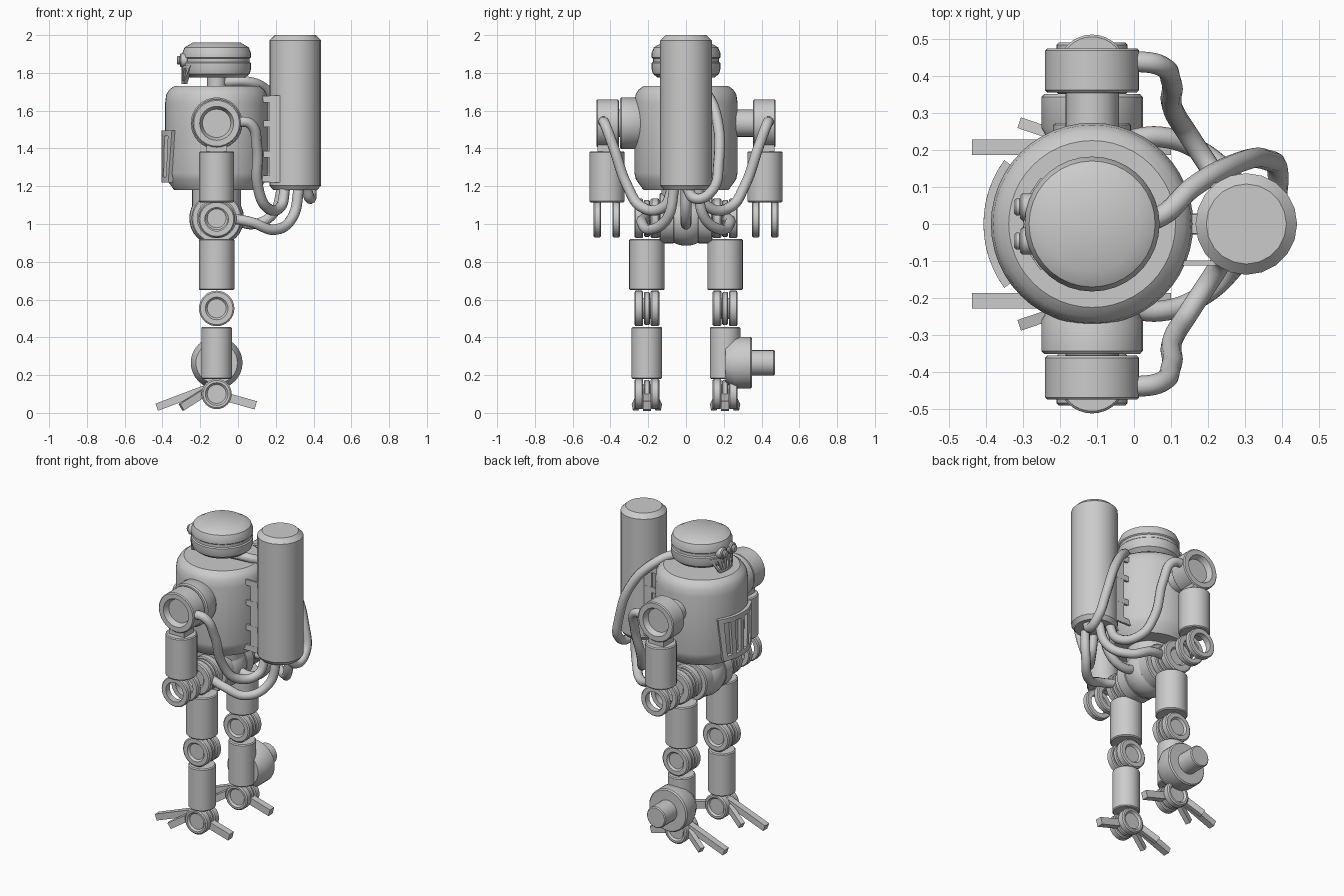
import bpy, bmesh, math
from mathutils import Vector, Matrix

if "Cube" in bpy.data.objects:
    bpy.data.objects.remove(bpy.data.objects["Cube"])

CX = -0.113  # x of the robot's central axis


def finish(name, bm):
    bmesh.ops.remove_doubles(bm, verts=bm.verts, dist=1e-5)
    bmesh.ops.recalc_face_normals(bm, faces=bm.faces)
    me = bpy.data.meshes.new(name)
    bm.to_mesh(me)
    bm.free()
    ob = bpy.data.objects.new(name, me)
    bpy.context.collection.objects.link(ob)
    bpy.ops.object.select_all(action='DESELECT')
    ob.select_set(True)
    bpy.context.view_layer.objects.active = ob
    bpy.ops.object.shade_smooth_by_angle(angle=math.radians(32))
    return ob


def lathe(name, prof, loc, axis=(0, 0, 1), n=32, closed=False):
    """Revolve (radius, height) points about an axis through loc."""
    bm = bmesh.new()
    rot = Vector((0, 0, 1)).rotation_difference(Vector(axis)).to_matrix()
    rings = []
    for r, h in prof:
        rings.append([bm.verts.new(Vector(loc) + rot @ Vector((
            r * math.cos(2 * math.pi * i / n), r * math.sin(2 * math.pi * i / n), h)))
            for i in range(n if r > 0 else 1)])
    pairs = list(zip(rings, rings[1:]))
    if closed:
        pairs.append((rings[-1], rings[0]))
    for a, b in pairs:
        for i in range(n):
            j = (i + 1) % n
            vs = [a[i % len(a)], a[j % len(a)], b[j % len(b)], b[i % len(b)]]
            bm.faces.new(list(dict.fromkeys(vs)))
    return finish(name, bm)


def cyl(name, r, h0, h1, loc, axis=(0, 0, 1), c=0.006, n=32):
    return lathe(name, [(0, h0), (r - c, h0), (r, h0 + c), (r, h1 - c), (r - c, h1), (0, h1)],
                 loc, axis, n)


def ring(name, r, ri, h0, h1, loc, axis):
    c = 0.006
    return lathe(name, [(ri, h0), (r - c, h0), (r, h0 + c), (r, h1 - c), (r - c, h1), (ri, h1)],
                 loc, axis, closed=True)


def box(name, size, loc, rot=Matrix()):
    bm = bmesh.new()
    bmesh.ops.create_cube(bm, size=1, matrix=Matrix.Translation(loc) @ rot @ Matrix.Diagonal((*size, 1)))
    return finish(name, bm)


def bar(name, a, b, w, t):
    """Box running from a to b."""
    a, b = Vector(a), Vector(b)
    d = (b - a).normalized()
    side = Vector((0, 0, 1)).cross(d).normalized()
    rot = Matrix((d, side, d.cross(side))).transposed().to_4x4()
    return box(name, ((b - a).length, w, t), (a + b) / 2, rot)


def grille(name, r0, r1, z0, z1, half0, half1, bars, rail):
    """Curved, tapering grille on the front (-x): two rails and upright bars."""
    bm = bmesh.new()

    def cell(u0, u1, za, zb, rin, rout, steps):
        def pt(u, z, r):
            half = half0 + (half1 - half0) * (z - z0) / (z1 - z0)
            a = math.pi + math.radians(half) * u
            return bm.verts.new((CX + r * math.cos(a), r * math.sin(a), z))
        secs = []
        for i in range(steps + 1):
            u = u0 + (u1 - u0) * i / steps
            secs.append([pt(u, za, rin), pt(u, za, rout), pt(u, zb, rout), pt(u, zb, rin)])
        for a, b in zip(secs, secs[1:]):
            for k in range(4):
                bm.faces.new((a[k], a[(k + 1) % 4], b[(k + 1) % 4], b[k]))
        bm.faces.new(secs[0])
        bm.faces.new(secs[-1])
    cell(-1, 1, z0, z0 + rail, r0, r1, 12)
    cell(-1, 1, z1 - rail, z1, r0, r1, 12)
    w = 1.0 / bars
    for i in range(bars):
        u = -1 + w / 2 + (2 - w) * i / (bars - 1)
        cell(u - w / 2, u + w / 2, z0 + rail, z1 - rail, r0, r1, 2)
    return finish(name, bm)


def hose(name, pts, r=0.028):
    cu = bpy.data.curves.new(name, 'CURVE')
    cu.dimensions = '3D'
    cu.bevel_depth, cu.bevel_resolution = r, 3
    cu.resolution_u, cu.use_fill_caps = 8, True
    sp = cu.splines.new('BEZIER')
    sp.bezier_points.add(len(pts) - 1)
    for bp, p in zip(sp.bezier_points, pts):
        bp.co = p
        bp.handle_left_type = bp.handle_right_type = 'AUTO'
    bpy.context.collection.objects.link(bpy.data.objects.new(name, cu))


def joint(name, r, loc, axis):
    """Hinge of two recessed outer discs and a middle disc."""
    for sgn in (-1, 1):
        ax = Vector(axis) * sgn
        lathe(name + "_disc", [(0, .02), (r - .006, .02), (r, .026), (r, .06), (r - .008, .066),
                               (.06, .066), (.05, .054), (0, .054)], loc, ax)
    cyl(name + "_core", r * .93, -.016, .016, loc, axis)
    cyl(name + "_pin", r * .6, -.04, .04, loc, axis)


# Torso, pelvis, neck and head
lathe("torso", [(0, 1.73), (.225, 1.73), (.25, 1.712), (.267, 1.685), (.273, 1.64), (.273, 1.27),
                (.265, 1.235), (.225, 1.18), (0, 1.18)], (CX, 0, 0), n=48)
lathe("pelvis", [(.145 * math.sin(math.pi * i / 16) if 0 < i < 16 else 0,
                  -.145 * math.cos(math.pi * i / 16)) for i in range(17)], (CX, 0, 1.03))
cyl("waist", .13, 1.08, 1.2, (CX, 0, 0))
cyl("neck", .05, 1.71, 1.8, (CX, 0, 0))
lathe("head", [(0, 1.775), (.15, 1.775), (.175, 1.795), (.182, 1.82), (.182, 1.852), (.175, 1.858),
               (.175, 1.876), (.182, 1.882), (.182, 1.905), (.17, 1.935), (.127, 1.96), (0, 1.96)],
      (CX, 0, 0), n=36)

# Face and chest grille
for s in (-1, 1):
    cyl("eye", .036, .15, .195, (CX, s * .046, 1.867), (-1, 0, 0), n=20)
    cyl("eye_lens", .023, .19, .211, (CX, s * .046, 1.867), (-1, 0, 0), n=20)
grille("mouth_grille", .165, .186, 1.742, 1.84, 20, 42, 6, .014)
grille("chest_grille", .265, .293, 1.22, 1.495, 29, 36, 5, .03)

# Back tank and its mount
lathe("back_tank", [(0, 1.18), (.118, 1.18), (.137, 1.205), (.137, 1.972), (.108, 2.0), (0, 2.0)],
      (.303, 0, 0), n=20)
for s in (-1, 1):
    box("mount_plate", (.06, .012, .46), (.198, s * .105, 1.45))
    for z in (1.66, 1.53, 1.37, 1.24):
        box("mount_tooth", (.11, .014, .035), (.165, s * .105, z))
box("mount_core", (.14, .05, .44), (.16, 0, 1.44))

for s in (-1, 1):
    side = "left" if s > 0 else "right"
    ax = (0, s, 0)
    # Shoulder with recessed outer face
    lathe(side + "_shoulder", [(0, .355), (.121, .355), (.127, .361), (.127, .468), (.121, .474),
                               (.09, .474), (.075, .44), (0, .44)], (CX, 0, 1.533), ax)
    cyl(side + "_shoulder_hub", .072, .22, .36, (CX, 0, 1.533), ax, n=20)
    # Arm and ring hand
    box(side + "_arm_link", (.11, .1, .06), (CX, s * .418, 1.395))
    cyl(side + "_arm", .093, 1.115, 1.385, (CX, s * .418, 0))
    for y in (.37, .469):
        ring(side + "_hand_ring", .096, .062, y - .02, y + .02, (CX, 0, 1.025), ax)
    # Hip, thigh, knee, shin, ankle
    cyl(side + "_hip_plate", .133, .06, .14, (CX, 0, 1.03), ax)
    joint(side + "_hip", .105, (CX, s * .207, 1.03), ax)
    cyl(side + "_thigh", .094, .65, .92, (CX, s * .207, 0))
    joint(side + "_knee", .094, (CX, s * .207, .553), ax)
    cyl(side + "_shin", .081, .18, .455, (CX, s * .207, 0))
    joint(side + "_ankle", .08, (CX, s * .207, .1), ax)
    # Toes
    y = s * .207
    bar(side + "_front_toe", (CX - .04, y, .135), (-.43, y, .03), .043, .04)
    bar(side + "_back_toe", (CX + .03, y, .09), (.094, y, .04), .043, .045)
    for k in (-1, 1):
        bar(side + "_splayed_toe", (CX - .03, y + k * .01, .13), (-.3, y + k * .063, .03), .03, .04)
    # Hoses to the tank
    hose(side + "_shoulder_hose", [(-.02, s * .44, 1.54), (.065, s * .43, 1.53), (.1, s * .385, 1.41),
                                   (.105, s * .31, 1.2), (.15, s * .235, 1.09),
                                   (.225, s * .12, 1.09), (.25, s * .07, 1.2)])
    hose(side + "_hip_hose", [(-.04, s * .22, 1.03), (.07, s * .235, 1.01), (.19, s * .19, .97),
                              (.285, s * .1, 1.03), (.325, s * .06, 1.2)])

# Right shoulder drum, and the matching drum at the left shin
drum = [(0, .21), (.11, .21), (.137, .26), (.137, .342), (.13, .35), (0, .35)]
lathe("right_shoulder_drum", drum, (CX, 0, 1.533), (0, -1, 0))
lathe("left_shin_drum", drum, (CX, 0, .265), (0, 1, 0))
cyl("left_shin_spigot", .068, .34, .47, (CX, 0, .265), (0, 1, 0), n=20)

# Head and pelvis hoses
hose("head_hose", [(-.08, 0, 1.752), (.06, .015, 1.752), (.16, .1, 1.7), (.28, .165, 1.55),
                   (.36, .172, 1.32), (.388, .14, 1.18), (.38, .05, 1.135), (.36, 0, 1.2)])
hose("pelvis_hose", [(-.02, 0, 1.02), (.09, 0, 1.0), (.19, 0, 1.06), (.235, 0, 1.2)])
